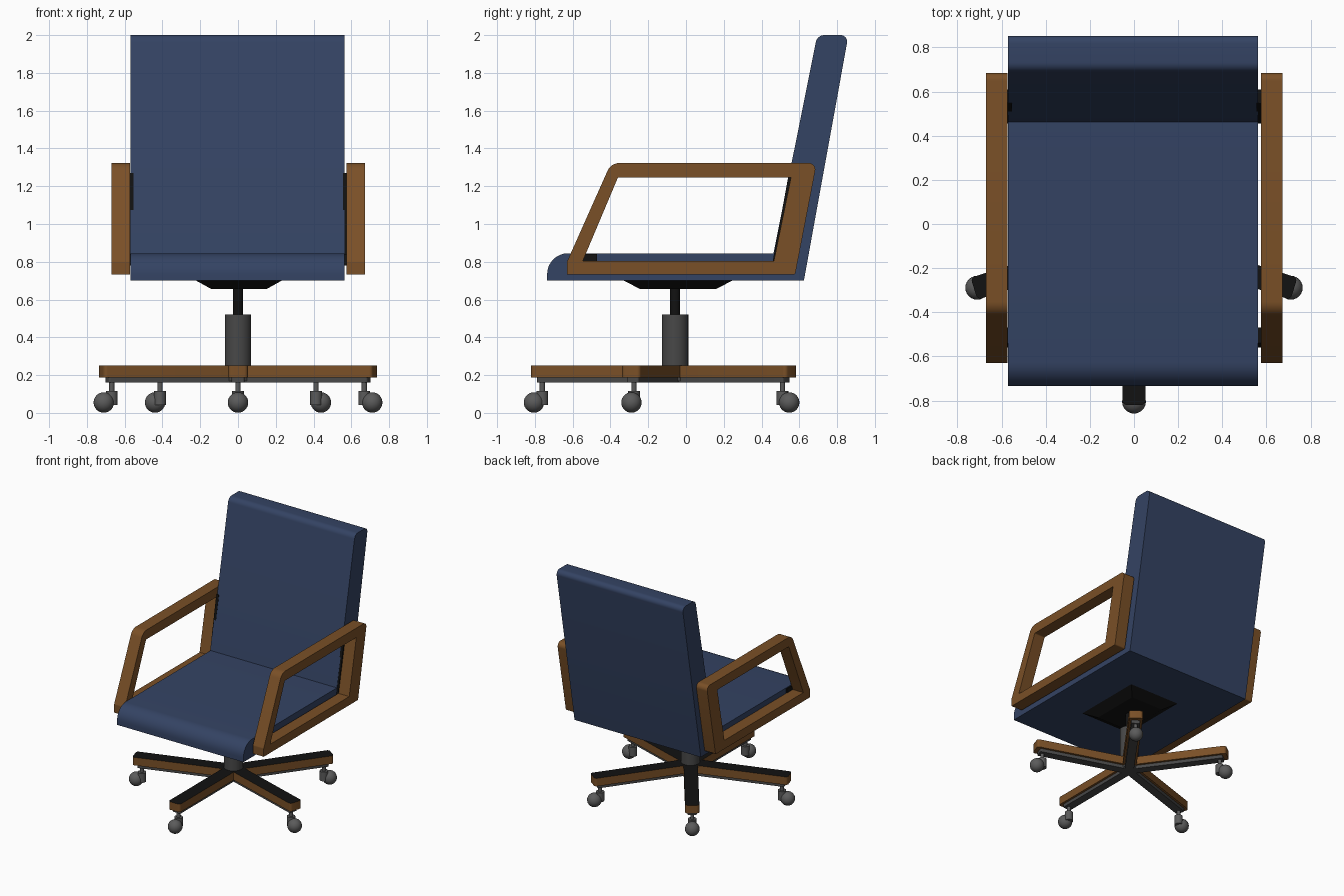
import bpy, bmesh, math
from mathutils import Vector, Matrix

if "Cube" in bpy.data.objects:
    bpy.data.objects.remove(bpy.data.objects["Cube"])


def material(name, rgb):
    m = bpy.data.materials.new(name)
    m.diffuse_color = (*rgb, 1)
    m.use_nodes = True
    m.node_tree.nodes["Principled BSDF"].inputs["Base Color"].default_value = m.diffuse_color
    return m


BLUE = material("blue fabric", (0.034, 0.056, 0.125))
WOOD = material("brown wood", (0.195, 0.080, 0.020))
BLACK = material("black plastic", (0.006, 0.006, 0.006))
STEEL = material("dark steel", (0.065, 0.065, 0.065))
GREY = material("caster grey", (0.105, 0.105, 0.105))
CY = -0.058          # y of the swivel column
SIDE = Matrix(((0, 0, 1, 0), (1, 0, 0, 0), (0, 1, 0, 0), (0, 0, 0, 1)))  # profile (y, z) -> world


def rounded(points, steps=8):
    """Outline of (x, y, fillet radius) points with circular fillets."""
    out = []
    for i, (x, y, r) in enumerate(points):
        p = Vector((x, y))
        if r == 0:
            out.append(p)
            continue
        u = (Vector(points[i - 1][:2]) - p).normalized()
        v = (Vector(points[(i + 1) % len(points)][:2]) - p).normalized()
        half = u.angle(v) / 2
        a, b, w = p + u * r / math.tan(half), p + v * r / math.tan(half), math.sin(half)
        for k in range(steps + 1):
            t = k / steps
            c0, c1, c2 = (1 - t) ** 2, 2 * t * (1 - t) * w, t * t
            out.append((a * c0 + p * c1 + b * c2) / (c0 + c1 + c2))
    return out


def finish(name, mesh, mats, smooth):
    ob = bpy.data.objects.new(name, mesh)
    bpy.context.collection.objects.link(ob)
    mesh.materials.clear()
    for m in mats:
        mesh.materials.append(m)
    if smooth:
        bpy.context.view_layer.objects.active = ob
        bpy.ops.object.select_all(action='DESELECT')
        ob.select_set(True)
        bpy.ops.object.shade_smooth_by_angle(angle=math.radians(35))
    return ob


def prism(name, outlines, lo, hi, mats, matrix=Matrix()):
    """Fill outlines (the second one is a hole) and extrude from lo to hi."""
    cu = bpy.data.curves.new(name, 'CURVE')
    cu.dimensions, cu.fill_mode, cu.extrude = '2D', 'BOTH', (hi - lo) / 2
    for pts in outlines:
        s = cu.splines.new('POLY')
        s.points.add(len(pts) - 1)
        for sp, p in zip(s.points, pts):
            sp.co = (p[0], p[1], 0, 1)
        s.use_cyclic_u = True
    tmp = bpy.data.objects.new(name + "_curve", cu)
    bpy.context.collection.objects.link(tmp)
    dg = bpy.context.evaluated_depsgraph_get()
    mesh = bpy.data.meshes.new_from_object(tmp.evaluated_get(dg))
    bpy.data.objects.remove(tmp)
    mesh.transform(matrix @ Matrix.Translation((0, 0, (lo + hi) / 2)))
    bm = bmesh.new()
    bm.from_mesh(mesh)
    bmesh.ops.remove_doubles(bm, verts=bm.verts, dist=1e-5)
    bmesh.ops.recalc_face_normals(bm, faces=bm.faces)
    for f in bm.faces:
        f.material_index = 0
    bm.to_mesh(mesh)
    bm.free()
    return finish(name, mesh, mats, True)


def cone(name, r1, r2, z0, z1, mat, x=0, y=CY, seg=32):
    bm = bmesh.new()
    bmesh.ops.create_cone(bm, cap_ends=True, segments=seg, radius1=r1, radius2=r2, depth=z1 - z0,
                          matrix=Matrix.Translation((x, y, (z0 + z1) / 2)))
    mesh = bpy.data.meshes.new(name)
    bm.to_mesh(mesh)
    bm.free()
    return finish(name, mesh, [mat], True)


# Seat and back: one L-shaped padded profile
seat = rounded([(-0.735, 0.70, 0), (-0.735, 0.845, 0.11), (0.463, 0.845, 0),
                (0.695, 2.0, 0.045), (0.86, 2.0, 0.035), (0.624, 0.70, 0)])
prism("seat_and_back", [seat], -0.57, 0.563, [BLUE], SIDE)

# Armrest frames with black spacers against the upholstery
outer = rounded([(-0.63, 0.733, 0), (-0.63, 0.80, 0.02), (-0.397, 1.323, 0.07),
                 (0.692, 1.323, 0.035), (0.578, 0.733, 0.01)])
inner = rounded([(-0.547, 0.803, 0), (-0.36, 1.247, 0.01), (0.556, 1.247, 0), (0.465, 0.803, 0)])
back_pad = [(0.455, 0.78), (0.52, 0.78), (0.61, 1.27), (0.545, 1.27)]
front_pad = [(-0.56, 0.78), (-0.47, 0.78), (-0.47, 0.84), (-0.54, 0.84)]
for side, lo in (("left", -0.67), ("right", 0.575)):
    prism(side + "_armrest", [outer, inner], lo, lo + 0.097, [WOOD], SIDE)
    pad = -0.576 if lo < 0 else 0.555
    prism(side + "_back_spacer", [back_pad], pad, pad + 0.022, [BLACK], SIDE)
    prism(side + "_front_spacer", [front_pad], pad, pad + 0.022, [BLACK], SIDE)

# Tapered mounting plate under the seat
bm = bmesh.new()
bmesh.ops.create_cube(bm, size=1)
for v in bm.verts:
    top = v.co.z > 0
    v.co = (v.co.x * (0.46 if top else 0.29) + 0.005,
            v.co.y * (0.58 if top else 0.40) - 0.042, 0.702 if top else 0.655)
plate = bpy.data.meshes.new("mount_plate")
bm.to_mesh(plate)
bm.free()
finish("mount_plate", plate, [BLACK], False)

# Swivel column
cone("gas_rod", 0.027, 0.027, 0.50, 0.67, BLACK)
cone("column_sleeve", 0.07, 0.07, 0.17, 0.52, STEEL)


# Five-arm base: a star outline, wood sides with a black top and steel underneath
def star(half, length, r):
    pts = []
    for k in range(5):
        a = math.radians(-90 + 72 * k)
        d, n = Vector((math.cos(a), math.sin(a))), Vector((-math.sin(a), math.cos(a)))
        for s in (-1, 1):
            p = d * length + n * s * half
            pts.append((p.x, p.y + CY, r))
        b = a + math.radians(36)
        q = half / math.sin(math.radians(36))
        pts.append((q * math.cos(b), q * math.sin(b) + CY, 0))
    return rounded(pts, 5)


base = prism("base_legs", [star(0.052, 0.762, 0.02)], 0.187, 0.252, [WOOD, BLACK])
for f in base.data.polygons:
    if f.normal.z > 0.9:
        f.material_index = 1
prism("base_underside", [star(0.034, 0.73, 0.01)], 0.16, 0.19, [STEEL])

# Casters: stem, housing and ball at each leg tip
for k in range(5):
    a = math.radians(-90 + 72 * k)
    at = lambda r: (r * math.cos(a), r * math.sin(a) + CY)
    x, y = at(0.703)
    cone(f"caster_stem_{k + 1}", 0.014, 0.014, 0.10, 0.165, GREY, x, y, 16)
    cone(f"caster_housing_{k + 1}", 0.031, 0.031, 0.042, 0.117, GREY, x, y, 20)
    bm = bmesh.new()
    bmesh.ops.create_uvsphere(bm, u_segments=24, v_segments=14, radius=0.054,
                              matrix=Matrix.Translation((*at(0.747), 0.055)))
    ball = bpy.data.meshes.new("ball")
    bm.to_mesh(ball)
    bm.free()
    finish(f"caster_ball_{k + 1}", ball, [GREY], True)
